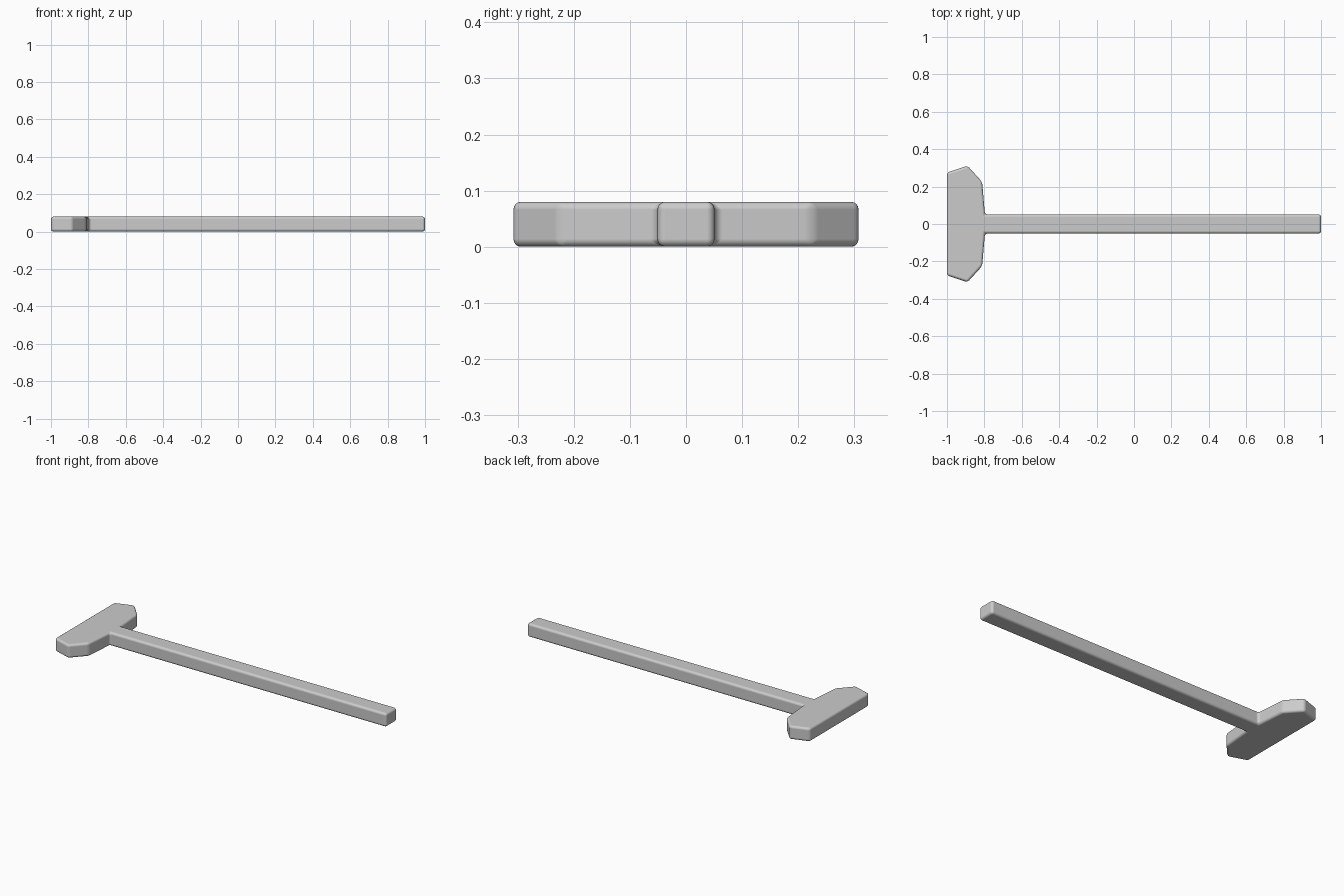
import bpy
import bmesh

HEIGHT = 0.08

cube = bpy.data.objects.get("Cube")
if cube:
    bpy.data.objects.remove(cube, do_unlink=True)

# Plain grey material
grey = bpy.data.materials.new("plain_grey")
grey.use_nodes = True
colour = (0.6, 0.6, 0.6, 1)
grey.diffuse_color = colour
grey.node_tree.nodes["Principled BSDF"].inputs["Base Color"].default_value = colour

# Half outline of head and handle, mirrored across the long axis
half = [(-1, -0.275), (-0.89, -0.311), (-0.812, -0.225),
        (-0.797, -0.051), (1, -0.051)]
outline = half + [(x, -y) for x, y in reversed(half)]

# Extrude the outline into one solid
bm = bmesh.new()
base = bm.faces.new([bm.verts.new((x, y, 0)) for x, y in outline])
top = bmesh.ops.extrude_face_region(bm, geom=[base])
for v in top["geom"]:
    if isinstance(v, bmesh.types.BMVert):
        v.co.z = HEIGHT
bmesh.ops.recalc_face_normals(bm, faces=bm.faces)
mesh = bpy.data.meshes.new("hammer")
bm.to_mesh(mesh)
bm.free()
mesh.materials.append(grey)

hammer = bpy.data.objects.new("hammer", mesh)
bpy.context.collection.objects.link(hammer)
mesh.shade_smooth()

# Soft rounded edges with flat main faces
bevel = hammer.modifiers.new("rounded_edges", "BEVEL")
bevel.width = 0.014
bevel.segments = 4
bevel.limit_method = "ANGLE"
bevel.harden_normals = True
